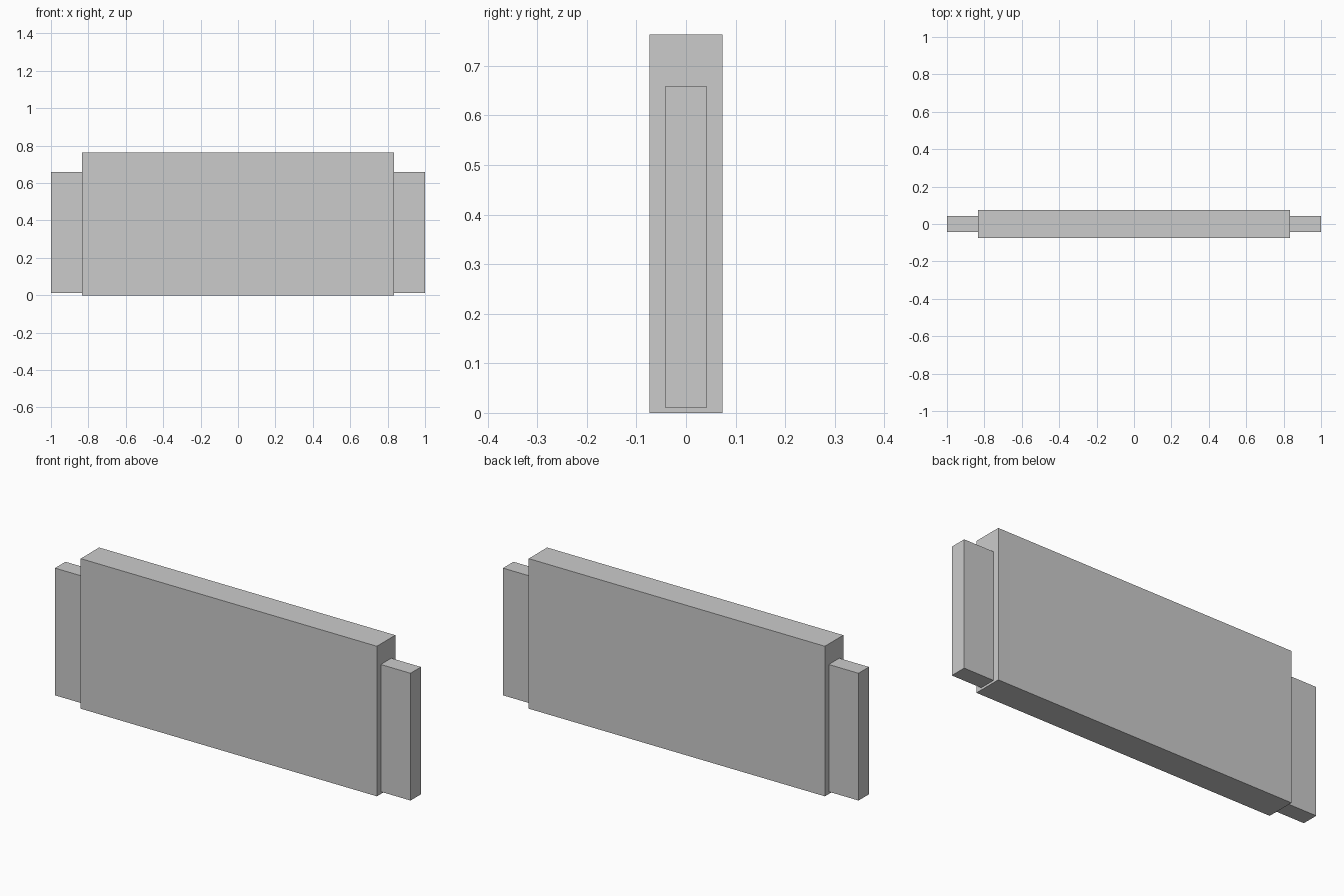
import bpy

if "Cube" in bpy.data.objects:
    bpy.data.objects.remove(bpy.data.objects["Cube"])


def box(name, x, y, z):
    """Flat-sided box from (min, max) ranges on each axis."""
    ranges = (x, y, z)
    bpy.ops.mesh.primitive_cube_add(size=1, location=[(a + b) / 2 for a, b in ranges])
    obj = bpy.context.object
    obj.name = name
    obj.scale = [b - a for a, b in ranges]
    bpy.ops.object.transform_apply(location=False, rotation=False, scale=True)
    return obj


BODY_X = 0.833

# Thick central slab
box("main_panel", (-BODY_X, BODY_X), (-0.074, 0.074), (0, 0.763))

# Thinner, shorter tabs on both ends
for side, x in (("left", (-1, -BODY_X)), ("right", (BODY_X, 1))):
    box(f"{side}_end_tab", x, (-0.042, 0.042), (0.011, 0.658))
